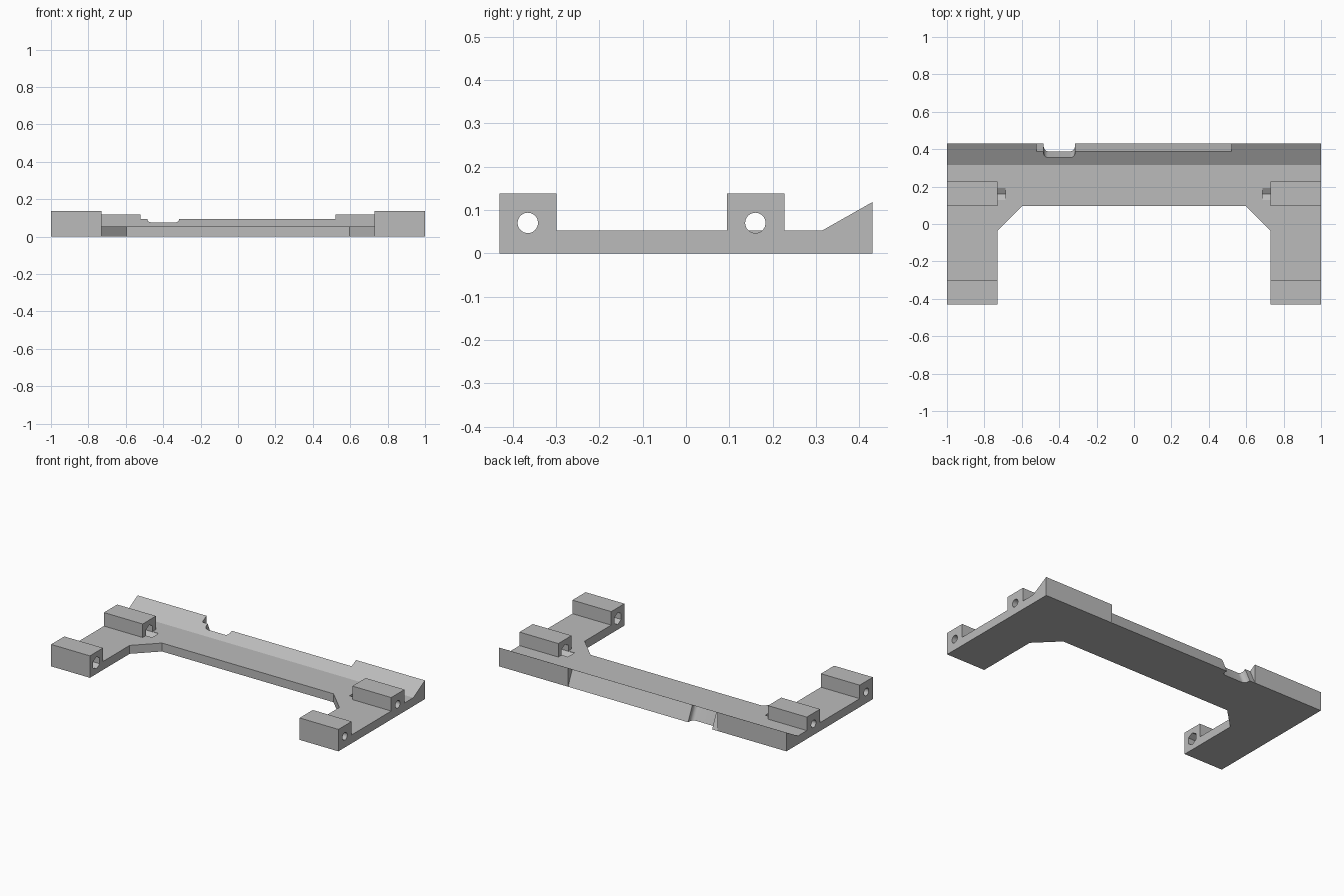
import bpy, bmesh, math
from mathutils import Vector

old = bpy.data.objects.get("Cube")
if old:
    bpy.data.objects.remove(old, do_unlink=True)

grey = bpy.data.materials.new("plain grey")
grey.use_nodes = True
colour = (0.5, 0.5, 0.5, 1)
grey.diffuse_color = colour
grey.node_tree.nodes["Principled BSDF"].inputs["Base Color"].default_value = colour


def prism(name, points, sweep):
    """Closed solid: a flat polygon swept along a vector."""
    bm = bmesh.new()
    face = bm.faces.new([bm.verts.new(p) for p in points])
    swept = bmesh.ops.extrude_face_region(bm, geom=[face])["geom"]
    verts = [v for v in swept if isinstance(v, bmesh.types.BMVert)]
    bmesh.ops.translate(bm, verts=verts, vec=Vector(sweep))
    bmesh.ops.recalc_face_normals(bm, faces=bm.faces)
    mesh = bpy.data.meshes.new(name)
    bm.to_mesh(mesh)
    bm.free()
    mesh.materials.append(grey)
    obj = bpy.data.objects.new(name, mesh)
    bpy.context.collection.objects.link(obj)
    return obj


def along_x(name, profile, x0, x1):
    return prism(name, [(x0, y, z) for y, z in profile], (x1 - x0, 0, 0))


def ring(y, z, radius, sides):
    """Polygon in the side plane with a corner at the top."""
    return [(y + radius * math.sin(a), z + radius * math.cos(a))
            for a in (math.tau * i / sides for i in range(sides))]


FLOOR, TOP, REAR, LIP = 0.053, 0.138, 0.43, 0.118
ARM, MID = 0.73, 0.52          # inner edge of the arms, half width of the low lip
BORE_Y, BORE_Z = (-0.365, 0.16), 0.07

# Side silhouette: front lug, plate, rear lug, sloping rear lip
bracket = along_x("bracket_frame", [
    (-REAR, 0), (REAR, 0), (REAR, LIP), (0.315, FLOOR),
    (0.227, FLOOR), (0.227, TOP), (0.095, TOP), (0.095, FLOOR),
    (-0.299, FLOOR), (-0.299, TOP), (-REAR, TOP)], -1, 1)

cutters = []

# Open bay between the arms, with chamfered inner corners
bay = [(ARM, -0.5), (ARM, -0.035), (0.597, 0.097)]
outline = bay + [(-x, y) for x, y in reversed(bay)]
cutters.append(prism("bay_cutter", [(x, y, -0.1) for x, y in outline], (0, 0, 0.4)))

# Remove the middle of the rear lug
cutters.append(along_x("lug_gap_cutter", [
    (0.05, FLOOR), (0.27, FLOOR), (0.27, 0.3), (0.05, 0.3)], -ARM, ARM))

# Bevelled back of the low middle lip
ridge = Vector((0, 0.388, 0.0943))
foot = Vector((0, REAR, 0))
down = (foot - ridge).normalized()
out = Vector((0, -down.z, down.y))
a, b = ridge - down * 0.2, foot + down * 0.1
cutters.append(along_x("lip_bevel_cutter", [
    (a.y, a.z), (b.y, b.z), (0.7, b.z), (0.7, a.z)], -MID, MID))

# Round-cornered cable notch running parallel to the bevel
x0, x1, r = -0.483, -0.316, 0.025
notch = [(x1, 0.2), (x0, 0.2)]
for cx, start in ((x0 + r, math.pi), (x1 - r, 1.5 * math.pi)):
    for i in range(7):
        t = start + i * math.pi / 12
        notch.append((cx + r * math.cos(t), r + r * math.sin(t)))
base = Vector((0, 0.3885, 0)) + down * 0.1
cutters.append(prism("notch_cutter",
                     [Vector((x, 0, 0)) + base + out * h for x, h in notch],
                     down * -0.4))

# Screw bores and hexagonal nut pockets in the four lugs
for side in (-1, 1):
    for y in BORE_Y:
        cutters.append(along_x("bore_cutter", ring(y, BORE_Z, 0.0235, 32),
                               side * 0.74, side * 1.1))
        cutters.append(along_x("nut_cutter", ring(y, BORE_Z, 0.038, 6),
                               side * 0.687, side * 0.785))

for cutter in cutters:
    mod = bracket.modifiers.new(cutter.name, "BOOLEAN")
    mod.operation = "DIFFERENCE"
    mod.solver = "EXACT"
    mod.object = cutter

# Bake the cuts, then drop the cutters
bpy.context.view_layer.update()
graph = bpy.context.evaluated_depsgraph_get()
baked = bpy.data.meshes.new_from_object(bracket.evaluated_get(graph))
bracket.modifiers.clear()
bracket.data = baked
for cutter in cutters:
    bpy.data.objects.remove(cutter, do_unlink=True)

bpy.ops.object.select_all(action="DESELECT")
bracket.select_set(True)
bpy.context.view_layer.objects.active = bracket
bpy.ops.object.shade_smooth_by_angle(angle=math.radians(25))
